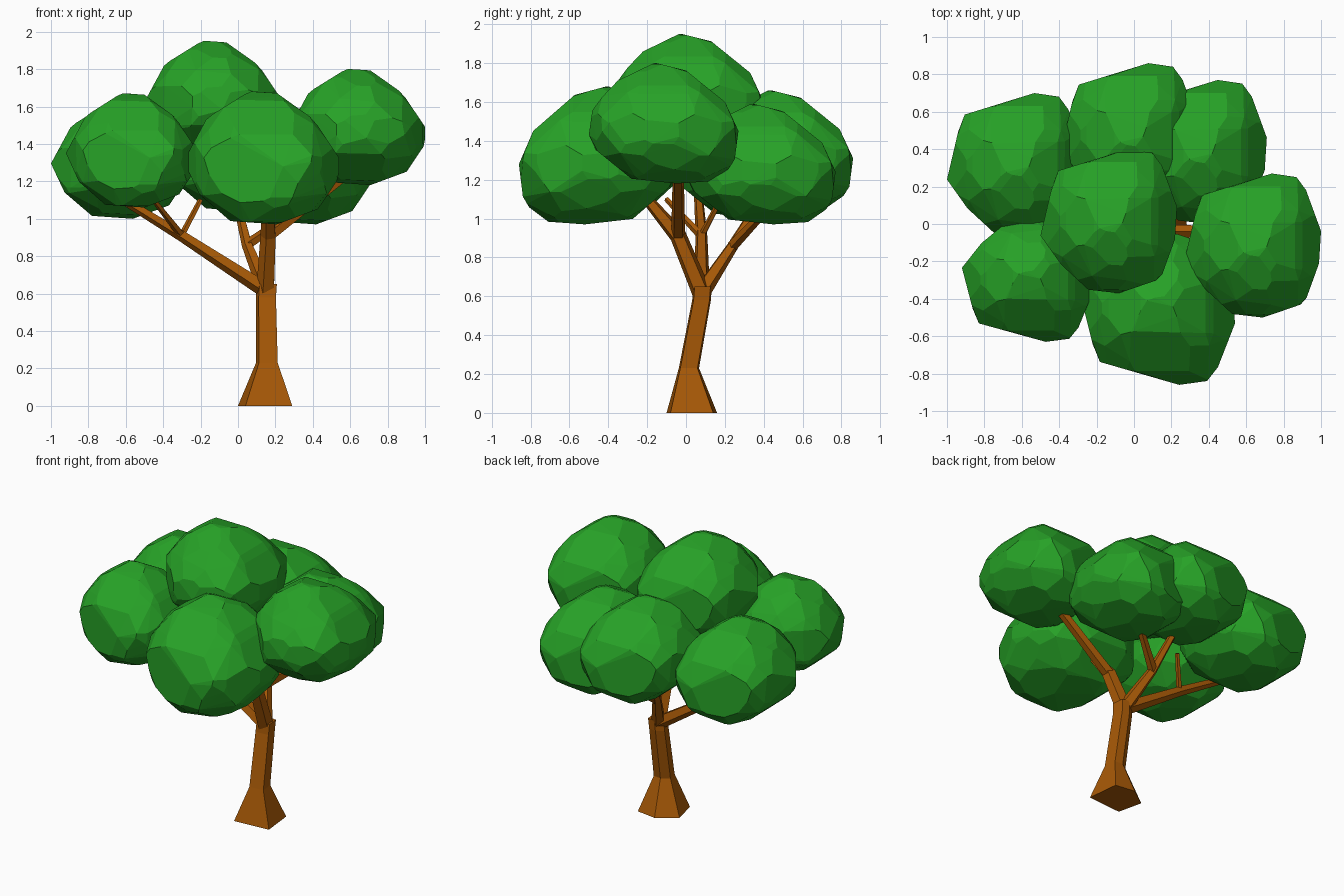
import bpy, bmesh
from math import sin, cos, pi
from mathutils import Vector

if "Cube" in bpy.data.objects:
    bpy.data.objects.remove(bpy.data.objects["Cube"])


def material(name, rgb):
    mat = bpy.data.materials.new(name)
    mat.use_nodes = True
    mat.diffuse_color = (*rgb, 1)
    mat.node_tree.nodes["Principled BSDF"].inputs["Base Color"].default_value = (*rgb, 1)
    return mat


LEAF = material("leaf_green", (0.02, 0.36, 0.02))
BARK = material("bark_brown", (0.39, 0.1, 0.002))


def finish(name, bm, mat):
    bmesh.ops.recalc_face_normals(bm, faces=bm.faces[:])
    mesh = bpy.data.meshes.new(name)
    bm.to_mesh(mesh)
    bm.free()
    mesh.materials.append(mat)
    obj = bpy.data.objects.new(name, mesh)
    bpy.context.collection.objects.link(obj)
    return obj


# Leaf clump: a bulged ball trimmed to three outlines, then fitted to a box
BULGES = [((0.25, 0.75, -0.9), 0.16), ((0.64, 0.95, 0), 0.08), ((0.78, -0.8, 0), 0.07)]
OUTLINES = {
    (0, 1): [(-1, -0.2), (-0.78, 0.69), (0.28, 1), (0.64, 0.95), (0.78, 0.77), (1, 0.2),
             (0.97, -0.25), (0.76, -0.8), (0.15, -1), (-0.3, -0.95), (-0.7, -0.6)],
    (0, 2): [(-1, -0.05), (-0.7, 0.6), (-0.15, 1), (0.2, 0.97), (0.67, 0.58), (1, 0),
             (1, -0.3), (0.73, -0.77), (0.2, -1), (-0.4, -0.95), (-0.8, -0.55)],
    (1, 2): [(-1, -0.2), (-0.95, 0.23), (-0.7, 0.65), (-0.12, 1), (0.3, 0.87), (0.82, 0.35),
             (1, -0.13), (0.95, -0.6), (0.77, -0.95), (0.17, -1), (-0.43, -0.92), (-0.9, -0.45)],
}


def clump_points():
    bm = bmesh.new()
    bmesh.ops.create_icosphere(bm, subdivisions=2, radius=1)
    for v in bm.verts:
        d = v.co.normalized()
        shoulder = max(0, d.z) * (1 - d.z)
        v.co = d * (1.06 - 0.5 * shoulder
                    + sum(amount * max(0, d.dot(Vector(axis).normalized())) ** 4
                          for axis, amount in BULGES))
    for (i, j), outline in OUTLINES.items():
        for p, q in zip(outline, outline[1:] + outline[:1]):
            spot, normal = Vector(), Vector()
            spot[i], spot[j] = p
            normal[i], normal[j] = p[1] - q[1], q[0] - p[0]
            if normal.dot(spot) < 0:
                normal.negate()
            bmesh.ops.bisect_plane(bm, geom=bm.verts[:] + bm.edges[:] + bm.faces[:],
                                   plane_co=spot, plane_no=normal, clear_outer=True)
            bmesh.ops.holes_fill(bm, edges=bm.edges[:], sides=0)
    # Merge slivers so the facets stay broad
    bmesh.ops.remove_doubles(bm, verts=bm.verts[:], dist=0.1)
    points = [v.co.copy() for v in bm.verts]
    bm.free()
    for i in range(3):
        a, b = min(p[i] for p in points), max(p[i] for p in points)
        for p in points:
            p[i] = (p[i] - a) / (b - a)
    return points


POINTS = clump_points()


# A corner and a size; a negative size mirrors the clump on that axis
def clump(name, corner, size):
    bm = bmesh.new()
    for p in POINTS:
        bm.verts.new([c + s * t for c, s, t in zip(corner, size, p)])
    hull = bmesh.ops.convex_hull(bm, input=bm.verts[:])
    loose = [g for g in hull["geom_interior"] if isinstance(g, bmesh.types.BMVert)]
    bmesh.ops.delete(bm, geom=loose, context="VERTS")
    return finish(name, bm, LEAF)


for name, corner in (("top_clump", (-0.5, -0.37, 1.33)),
                     ("left_clump", (0.27, -0.5, 1.18)),
                     ("back_right_clump", (-1, -0.07, 1)),
                     ("back_clump", (-0.39, 0.09, 1.04)),
                     ("back_left_clump", (-0.02, 0, 0.97))):
    clump(name, corner, (0.73, 0.77, 0.62))
clump("front_clump", (-0.29, -0.04, 0.97), (0.83, -0.82, 0.71))
clump("front_right_clump", (-0.92, 0.03, 1.06), (0.7, -0.66, 0.61))


# Skin a list of vertex rings into a closed tube
def skin(name, rings):
    bm = bmesh.new()
    loops = [[bm.verts.new(p) for p in ring] for ring in rings]
    for a, b in zip(loops, loops[1:]):
        for k in range(len(a)):
            n = (k + 1) % len(a)
            bm.faces.new((a[k], a[n], b[n], b[k]))
    bm.faces.new(loops[0])
    bm.faces.new(loops[-1])
    return finish(name, bm, BARK)


# Trunk: an uneven foot outline shrinking as it rises
FOOT = [(-0.107, -0.13), (0.143, -0.11), (0.12, 0.11), (-0.02, 0.13), (-0.147, 0.04)]
skin("trunk", [[(x + px * s, y + py * s, z) for px, py in FOOT]
               for x, y, z, s in ((0.147, 0.03, 0, 1), (0.155, 0.015, 0.23, 0.4),
                                  (0.15, 0.08, 0.58, 0.37), (0.155, 0.085, 0.65, 0.37))])


# Tapered five-sided branch through (point, radius) stations
def limb(name, *stations):
    points = [Vector(p) for p, _ in stations]
    rings = []
    for i, (_, radius) in enumerate(stations):
        along = points[min(i + 1, len(points) - 1)] - points[max(i - 1, 0)]
        side = along.cross(Vector((0, 1, 0))).normalized()
        other = along.normalized().cross(side)
        rings.append([points[i] + radius * (side * cos(2 * pi * k / 5) + other * sin(2 * pi * k / 5))
                      for k in range(5)])
    return skin(name, rings)


# Main boughs
fork = (0.15, 0.08, 0.62)
front_fork = (0.165, -0.04, 0.91)
right_fork = (-0.3, 0.08, 0.91)
back_fork = (0.05, 0.24, 0.86)
limb("front_bough", (fork, 0.052), (front_fork, 0.045), ((0.16, -0.2, 1.1), 0.03))
limb("right_bough", (fork, 0.046), (right_fork, 0.032), ((-0.74, 0.06, 1.18), 0.022))
limb("back_bough", (fork, 0.046), (back_fork, 0.03), ((-0.02, 0.42, 1.15), 0.02))

# Twigs reaching into the clumps
limb("left_twig", (front_fork, 0.038), ((0.56, -0.04, 1.22), 0.03))
limb("right_inner_twig", (right_fork, 0.018), ((-0.2, 0.18, 1.1), 0.014))
limb("right_outer_twig", (right_fork, 0.022), ((-0.45, -0.1, 1.1), 0.014))
limb("back_left_twig", (back_fork, 0.03), ((0.34, 0.43, 1.06), 0.02))
